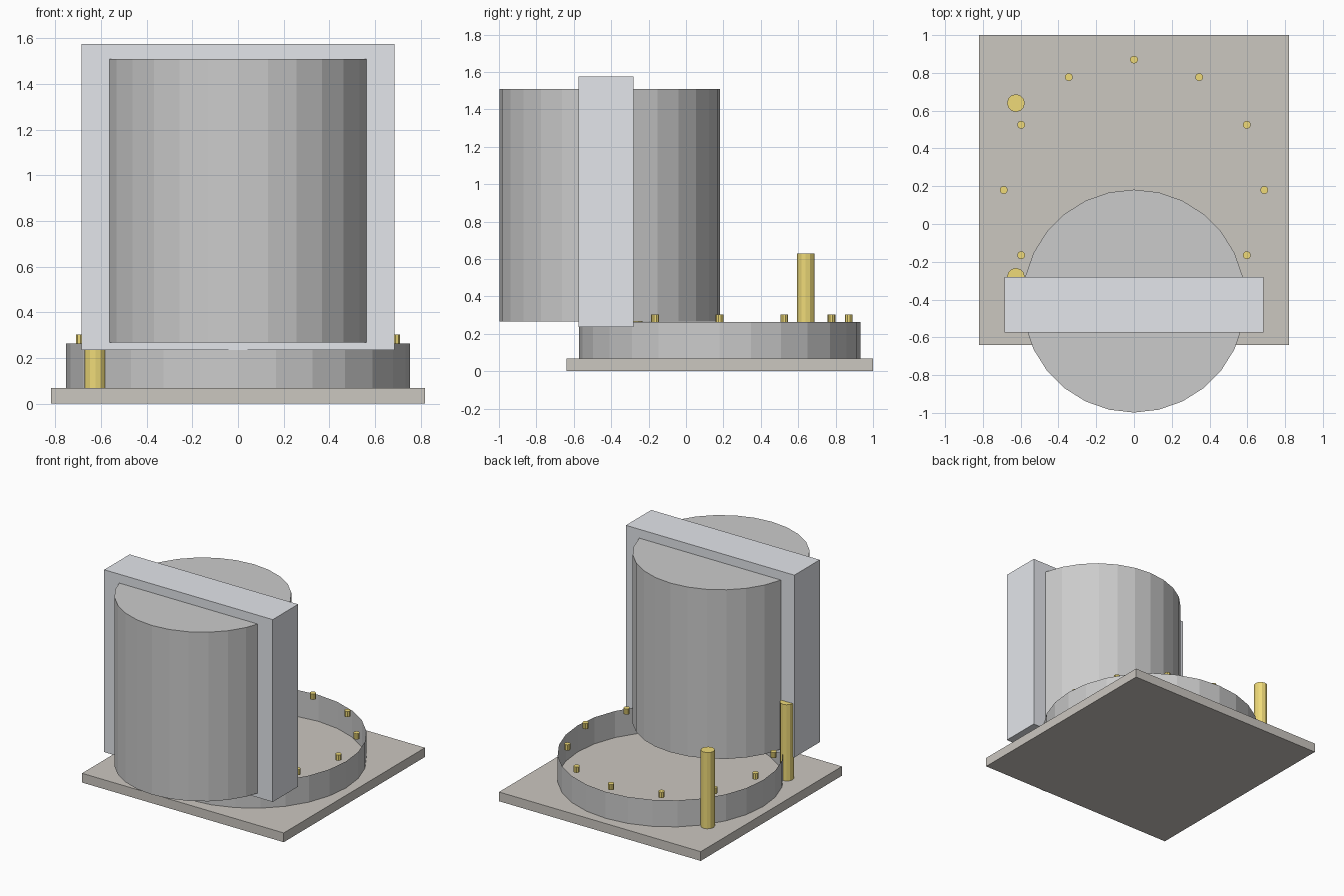
import bpy
from math import sin, cos, pi

if "Cube" in bpy.data.objects:
    bpy.data.objects.remove(bpy.data.objects["Cube"])

CY = 0.18  # centre of the plate and ring in y


def material(name, rgb):
    m = bpy.data.materials.new(name)
    m.diffuse_color = (*rgb, 1)
    m.use_nodes = True
    m.node_tree.nodes["Principled BSDF"].inputs["Base Color"].default_value = m.diffuse_color
    return m


def box(name, x, y, z, mat):
    """Box from (min, max) ranges."""
    bpy.ops.mesh.primitive_cube_add(size=1, location=[sum(r) / 2 for r in (x, y, z)])
    ob = bpy.context.object
    ob.name = name
    ob.scale = [r[1] - r[0] for r in (x, y, z)]
    bpy.ops.object.transform_apply(location=False, rotation=False)
    ob.data.materials.append(mat)
    return ob


def cylinder(name, sides, radius, x, y, z0, z1, mat=None, cap='NGON'):
    bpy.ops.mesh.primitive_cylinder_add(vertices=sides, radius=radius, depth=z1 - z0,
                                        location=(x, y, (z0 + z1) / 2), end_fill_type=cap)
    ob = bpy.context.object
    ob.name = name
    if mat:
        ob.data.materials.append(mat)
    return ob


stone = material("plate_brown", (0.60, 0.57, 0.53))
steel = material("steel_blue", (0.77, 0.79, 0.83))
brass = material("brass", (0.86, 0.70, 0.19))

# Base plate and the open ring wall standing on it
box("base_plate", (-0.82, 0.82), (-0.64, 1.0), (0, 0.068), stone)
cylinder("ring_wall", 28, 0.753, 0, CY, 0.068, 0.263, cap='NOTHING')

# Large drum and the slab passing through it
cylinder("drum", 28, 0.59, 0, -0.408, 0.267, 1.51)
box("slab", (-0.685, 0.685), (-0.575, -0.28), (0.235, 1.575), steel)

# Circle of small studs level with the ring's rim
for i in range(12):
    a = i * pi / 6
    cylinder(f"stud_{i + 1}", 10, 0.021, 0.69 * sin(a), CY + 0.69 * cos(a), 0.26, 0.302, brass)

# Two brass posts on the left side
for side, name in ((1, "rear_post"), (-1, "front_post")):
    cylinder(name, 12, 0.047, -0.625, CY + side * 0.46, 0.068, 0.628, brass)
